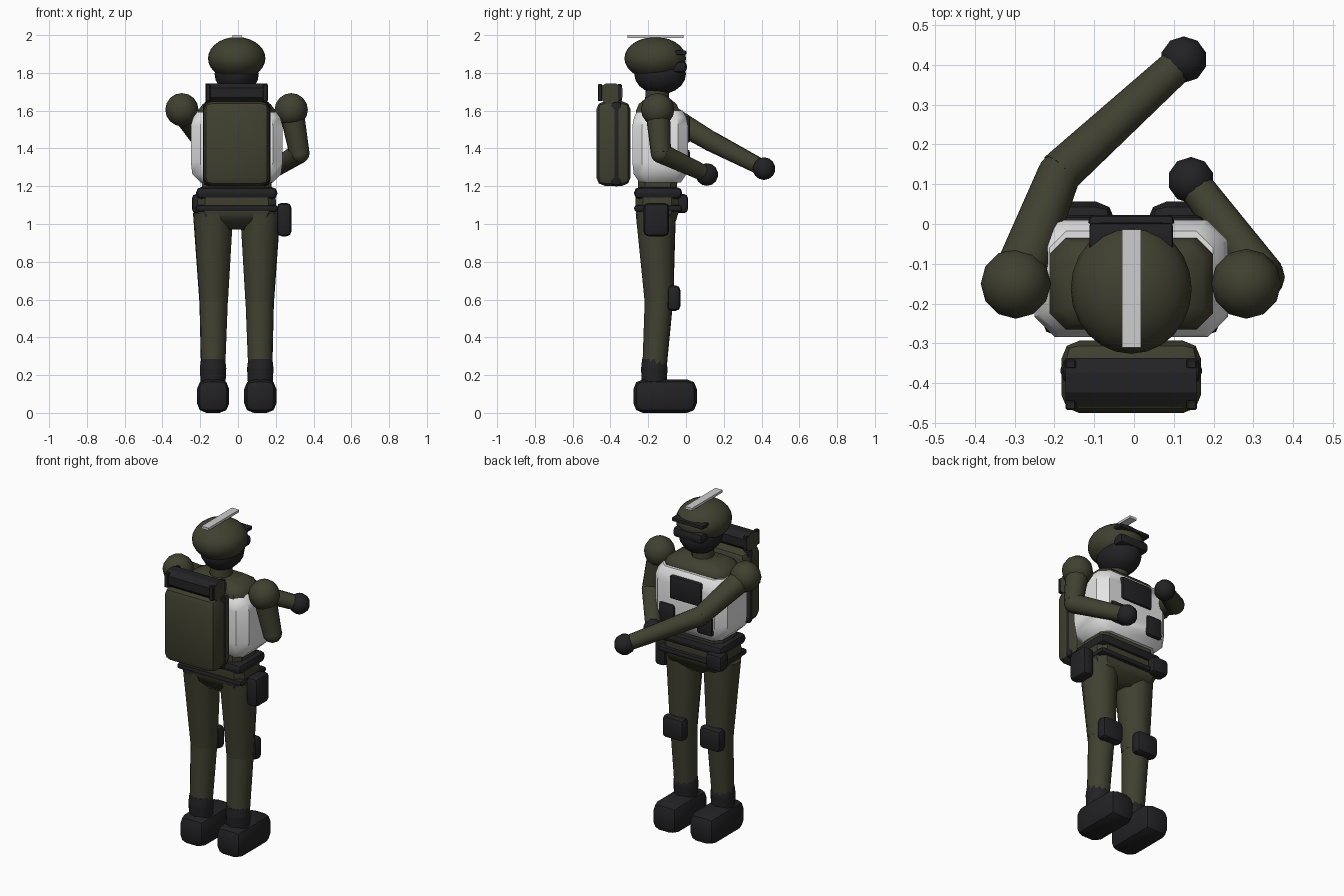
import bpy, bmesh, math
from mathutils import Vector

if "Cube" in bpy.data.objects:
    bpy.data.objects.remove(bpy.data.objects["Cube"])

CX = -0.007  # body centre line


def material(name, rgb):
    m = bpy.data.materials.new(name)
    m.diffuse_color = (*rgb, 1)
    m.use_nodes = True
    m.node_tree.nodes["Principled BSDF"].inputs["Base Color"].default_value = m.diffuse_color
    return m


OLIVE = material("olive cloth", (0.052, 0.052, 0.030))
BLACK = material("black gear", (0.016, 0.016, 0.018))
WHITE = material("white vest", (0.78, 0.78, 0.78))
GREY = material("light grey strip", (0.62, 0.61, 0.61))


def finish(bm, name, mat, angle=35):
    bmesh.ops.recalc_face_normals(bm, faces=bm.faces)
    me = bpy.data.meshes.new(name)
    bm.to_mesh(me)
    bm.free()
    ob = bpy.data.objects.new(name, me)
    bpy.context.collection.objects.link(ob)
    me.materials.append(mat)
    bpy.ops.object.select_all(action='DESELECT')
    bpy.context.view_layer.objects.active = ob
    ob.select_set(True)
    bpy.ops.object.shade_smooth_by_angle(angle=math.radians(angle))
    return ob


def box(name, mat, x, y, z, bevel=0.0, segments=2):
    """Rounded box from its (min, max) ranges."""
    bm = bmesh.new()
    bmesh.ops.create_cube(bm, size=1)
    for v in bm.verts:
        v.co = [(a + b) / 2 + c * (b - a) for (a, b), c in zip((x, y, z), v.co)]
    if bevel:
        bmesh.ops.bevel(bm, geom=bm.edges[:], offset=bevel, segments=segments,
                        profile=0.5, affect='EDGES')
    return finish(bm, name, mat)


def ball(name, mat, c, r, u=12, v=8):
    bm = bmesh.new()
    bmesh.ops.create_uvsphere(bm, u_segments=u, v_segments=v, radius=1)
    for p in bm.verts:
        p.co = [c[i] + p.co[i] * r[i] for i in range(3)]
    return finish(bm, name, mat, 50)


def limb(name, mat, a, b, ra, rb, sides=12):
    """Tapered cylinder between two points."""
    a, b = Vector(a), Vector(b)
    bm = bmesh.new()
    bmesh.ops.create_cone(bm, cap_ends=True, segments=sides, radius1=ra, radius2=rb,
                          depth=(b - a).length)
    q = (b - a).to_track_quat('Z', 'Y')
    for v in bm.verts:
        v.co = q @ v.co + (a + b) / 2
    return finish(bm, name, mat, 40)


def loft(name, mat, cy, rings, cut=0.35):
    """Stack of chamfered rectangles: (z, half width, half depth)."""
    bm = bmesh.new()
    loops = []
    for z, w, d in rings:
        c = cut * min(w, d)
        pts = [(w, d - c), (w - c, d), (c - w, d), (-w, d - c),
               (-w, c - d), (c - w, -d), (w - c, -d), (w, c - d)]
        loops.append([bm.verts.new((CX + px, cy + py, z)) for px, py in pts])
    for lo, hi in zip(loops, loops[1:]):
        for i in range(8):
            j = (i + 1) % 8
            bm.faces.new((lo[i], lo[j], hi[j], hi[i]))
    bm.faces.new(loops[0])
    bm.faces.new(loops[-1])
    return finish(bm, name, mat, 40)


# Torso, vest and neck
loft("torso", OLIVE, -0.15, [(1.12, .18, .10), (1.5, .20, .115), (1.6, .205, .115),
                             (1.635, .18, .10), (1.66, .12, .07)])
loft("vest", WHITE, -0.137, [(1.22, .19, .11), (1.265, .235, .14), (1.33, .243, .147),
                             (1.52, .243, .147), (1.565, .23, .138), (1.60, .205, .12)])
limb("neck", OLIVE, (CX, -.155, 1.62), (CX, -.15, 1.74), .065, .06)
box("chest_panel", BLACK, (CX - .107, CX + .107), (-.05, .022), (1.43, 1.57), .012)
for s, n in ((-1, "left"), (1, "right")):
    x = CX + s * .128
    box(n + "_chest_pouch", BLACK, (x - .055, x + .055), (-.04, .022), (1.265, 1.395), .018)

# Head, helmet and eyewear
ball("masked_head", BLACK, (CX, -.137, 1.795), (.117, .137, .108), 16, 10)
ball("helmet", OLIVE, (CX, -.163, 1.877), (.152, .163, .113), 24, 14)
box("helmet_brim", BLACK, (CX - .105, CX + .105), (-.065, .002), (1.895, 1.918), .007)
box("goggles", BLACK, (CX - .10, CX + .10), (-.075, .004), (1.80, 1.862), .022)
box("helmet_strip", GREY, (-.03, .018), (-.31, -.014), (1.985, 2.0))

# Backpack with side strap and bedroll
box("backpack", OLIVE, (-.182, .168), (-.475, -.293), (1.202, 1.65), .045)
box("backpack_strap", BLACK, (-.185, .171), (-.402, -.335), (1.199, 1.653), .03)
roll = limb("bedroll", BLACK, (-.172, -.398, 1.695), (.157, -.398, 1.695), .066, .066, 8)
roll.data.materials.append(OLIVE)
for v in roll.data.vertices:  # squash the roll so a flat face points up
    dy, dz = v.co.y + .398, v.co.z - 1.695
    a = math.radians(22.5)
    if abs(math.sin(4 * math.atan2(dz, dy))) < .1:
        v.co.y = -.398 + dy * math.cos(a) - dz * math.sin(a)
        v.co.z = 1.695 + dy * math.sin(a) + dz * math.cos(a)
    v.co.z = min(v.co.z, 1.745)
for p in roll.data.polygons:
    p.material_index = 1 if abs(p.normal.x) > .9 else 0
for s in (-1, 1):
    for y in (-.455, -.352):
        box("bedroll_end_band", BLACK, (CX + s * .152 - .013, CX + s * .152 + .013),
            (y - .012, y + .012), (1.65, 1.74), .004, 1)

# Hips, belts and belt gear
loft("hips", OLIVE, -.152, [(.97, .06, .06), (1.02, .19, .10), (1.07, .212, .115),
                            (1.15, .205, .115)])
box("upper_belt", BLACK, (-.222, .208), (-.275, -.02), (1.132, 1.195), .028)
box("lower_belt", BLACK, (-.225, .211), (-.275, -.02), (1.065, 1.10), .016)
box("belt_pouch", BLACK, (-.243, -.135), (-.07, .01), (1.058, 1.158), .02)
box("holster", BLACK, (.205, .283), (-.225, -.09), (.935, 1.112), .026)

# Legs, knee pads and boots
for s, n in ((-1, "left"), (1, "right")):
    x = CX + s * .125
    limb(n + "_thigh", OLIVE, (x, -.16, 1.06), (x - s * .003, -.143, .59), .108, .077)
    ball(n + "_knee", OLIVE, (x - s * .003, -.143, .60), (.075, .078, .06))
    limb(n + "_shin", OLIVE, (x - s * .003, -.143, .60), (x, -.168, .22), .076, .064)
    box(n + "_knee_pad", BLACK, (x - .072, x + .072), (-.10, -.03), (.54, .675), .025)
    limb(n + "_boot_cuff_lower", BLACK, (x, -.168, .16), (x, -.168, .235), .066, .07)
    limb(n + "_boot_cuff_upper", BLACK, (x, -.168, .235), (x, -.168, .285), .07, .064)
    box(n + "_boot", BLACK, (x - .085, x + .085), (-.278, .057), (0, .177), .05)


def arm(n, shoulder, elbow, hand):
    ball(n + "_shoulder", OLIVE, shoulder, (.088,) * 3)
    limb(n + "_upper_arm", OLIVE, shoulder, elbow, .066, .054)
    ball(n + "_elbow", OLIVE, elbow, (.054,) * 3)
    limb(n + "_forearm", OLIVE, elbow, hand, .055, .043)
    ball(n + "_hand", BLACK, hand, (.06,) * 3, 10, 7)


# Arms: the left reaches across in front, the right is folded
arm("left", (-.297, -.15, 1.605), (-.187, .128, 1.44), (.125, .413, 1.293))
arm("right", (.282, -.15, 1.605), (.325, -.133, 1.375), (.143, .11, 1.262))
